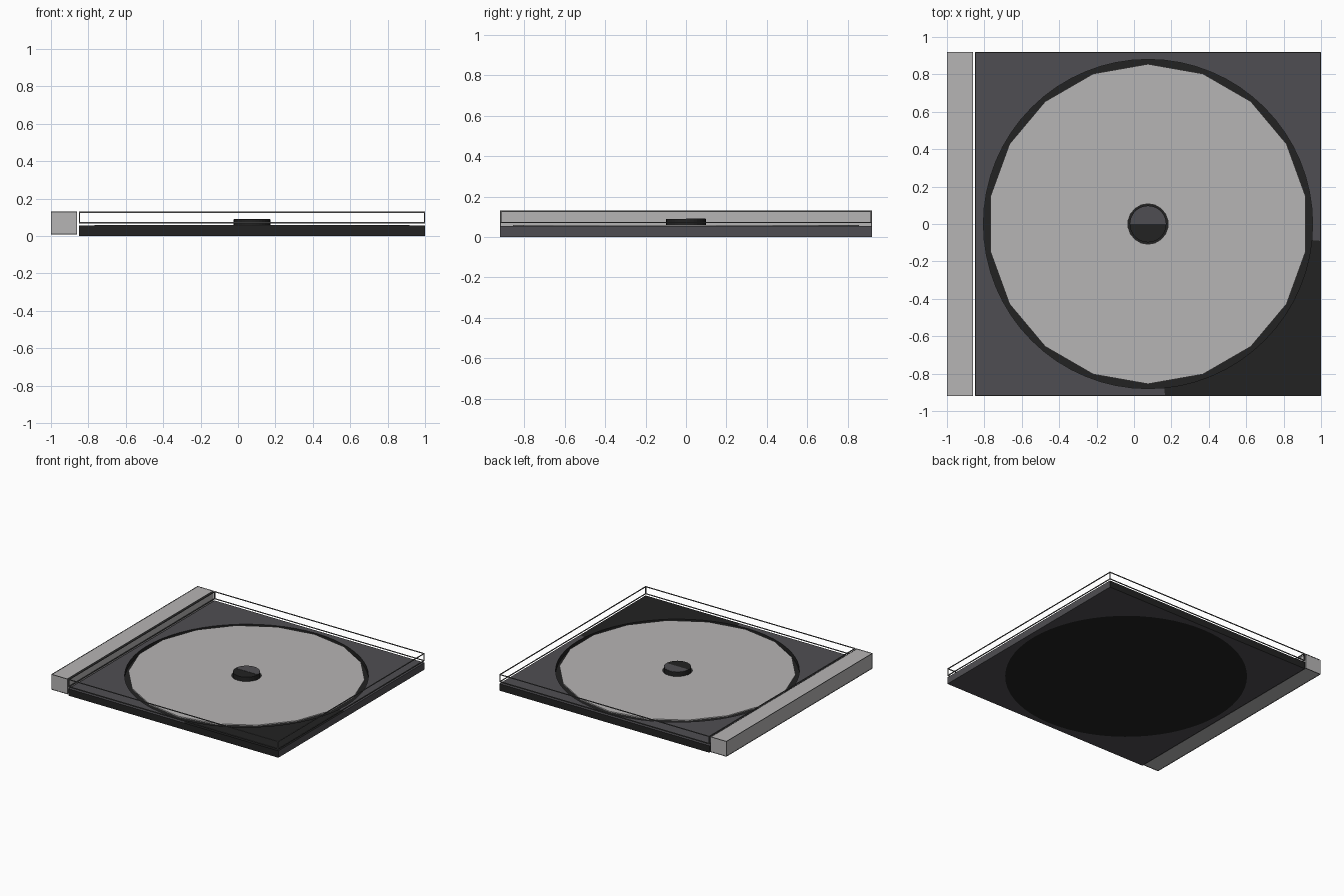
import bpy, bmesh, math

if "Cube" in bpy.data.objects:
    bpy.data.objects.remove(bpy.data.objects["Cube"])

def material(name, rgb):
    m = bpy.data.materials.new(name)
    m.diffuse_color = (*rgb, 1)
    m.use_nodes = True
    m.node_tree.nodes["Principled BSDF"].inputs["Base Color"].default_value = m.diffuse_color
    return m

LIGHT = material("light_grey", (0.47, 0.46, 0.46))
GREY = material("dark_grey", (0.078, 0.076, 0.084))
BLACK = material("black", (0.016, 0.016, 0.016))
EDGE = material("edge_grey", (0.10, 0.10, 0.10))

CX, TOP, HX, HY = 0.075, 0.055, 0.925, 0.92   # tray centre, height and half sizes

def finish(bm, name, *mats):
    bmesh.ops.recalc_face_normals(bm, faces=bm.faces)
    me = bpy.data.meshes.new(name)
    bm.to_mesh(me)
    bm.free()
    for m in mats:
        me.materials.append(m)
    ob = bpy.data.objects.new(name, me)
    bpy.context.collection.objects.link(ob)
    return ob

def add_box(bm, lo, hi):
    vs = bmesh.ops.create_cube(bm, size=1)["verts"]
    for v in vs:
        for i in range(3):
            v.co[i] = lo[i] if v.co[i] < 0 else hi[i]

def rings(name, n, start, profile, mats, closed=False):
    """Turn (radius, z) points around the tray centre with n sides."""
    bm = bmesh.new()
    loops = []
    for r, z in profile:
        loops.append([bm.verts.new((CX + r * math.cos(start + 2 * math.pi * i / n),
                                    r * math.sin(start + 2 * math.pi * i / n), z))
                      for i in range(n)])
    pairs = list(zip(loops, loops[1:]))
    if closed:
        pairs.append((loops[-1], loops[0]))
    for a, b in pairs:
        for i in range(n):
            j = (i + 1) % n
            bm.faces.new((a[i], a[j], b[j], b[i]))
    if not closed:
        bm.faces.new(loops[0])
        bm.faces.new(loops[-1])
    return finish(bm, name, *mats)

def edge_frame(name, lo, hi, t=0.006):
    """Thin bars along the twelve edges of a box."""
    bm = bmesh.new()
    for axis in range(3):
        b, c = [k for k in range(3) if k != axis]
        for sb in (0, 1):
            for sc in (0, 1):
                p, q = list(lo), list(hi)
                for k, s in ((b, sb), (c, sc)):
                    p[k] = hi[k] - t if s else lo[k]
                    q[k] = hi[k] if s else lo[k] + t
                add_box(bm, p, q)
    return finish(bm, name, EDGE)

# Square tray with a round opening; the front right corner is black
N, R = 64, 0.88
bm = bmesh.new()
quad = []
for i in range(N):
    a = 2 * math.pi * i / N
    c, s = math.cos(a), math.sin(a)
    k = max(abs(c), abs(s))
    pts = [(CX + R * c, R * s), (CX + HX * c / k, HY * s / k)]
    quad.append([bm.verts.new((*pts[0], 0)), bm.verts.new((*pts[1], 0)),
                 bm.verts.new((*pts[1], TOP)), bm.verts.new((*pts[0], TOP))])
for i in range(N):
    a, b = quad[i], quad[(i + 1) % N]
    for k in range(4):
        bm.faces.new((a[k], b[k], b[(k + 1) % 4], a[(k + 1) % 4]))
bmesh.ops.recalc_face_normals(bm, faces=bm.faces)
for f in bm.faces:
    p = f.calc_center_median()
    ang = math.degrees(math.atan2(p.y, p.x - CX))
    corner = f.normal.z > 0.5 and -82 < ang < -5
    long_side = abs(f.normal.y) > 0.9 and abs(p.y) > HY - 0.01
    inner = abs(f.normal.z) < 0.5 and math.hypot(p.x - CX, p.y) < R + 0.001
    f.material_index = 1 if corner or long_side or inner else 0
finish(bm, "tray", GREY, BLACK)

# Recess floor
rings("recess_floor", N, 0, [(R, 0.0), (R, 0.02)], [BLACK])

# Disc, eighteen sides with a round hole
n = 18
rings("disc", n, math.pi / 2,
      [(0.108, 0.048), (0.855, 0.048), (0.855, 0.058), (0.108, 0.058)], [LIGHT], True)

# Hub, with the rear half of its top in grey
hub = rings("hub", 32, 0, [(0.098, 0.01), (0.098, 0.088)], [BLACK])
bm = bmesh.new()
arc = [bm.verts.new((CX + 0.096 * math.cos(math.pi * i / 16),
                     0.096 * math.sin(math.pi * i / 16), z))
       for z in (0.088, 0.090) for i in range(17)]
bm.faces.new(arc[:17])
bm.faces.new(arc[17:])
for i in range(17):
    j = (i + 1) % 17
    bm.faces.new((arc[i], arc[j], arc[17 + j], arc[17 + i]))
finish(bm, "hub_top_plate", GREY)

# Spine bar with its edge lines
bm = bmesh.new()
add_box(bm, (-0.998, -0.918, 0.010), (-0.862, 0.918, 0.128))
finish(bm, "spine", LIGHT)
edge_frame("spine_edges", (-1, -0.92, 0.008), (-0.86, 0.92, 0.13), 0.004)

# Clear lid, shown by its edges only
edge_frame("lid_edges", (-0.85, -0.92, 0.068), (1.0, 0.92, 0.13))
